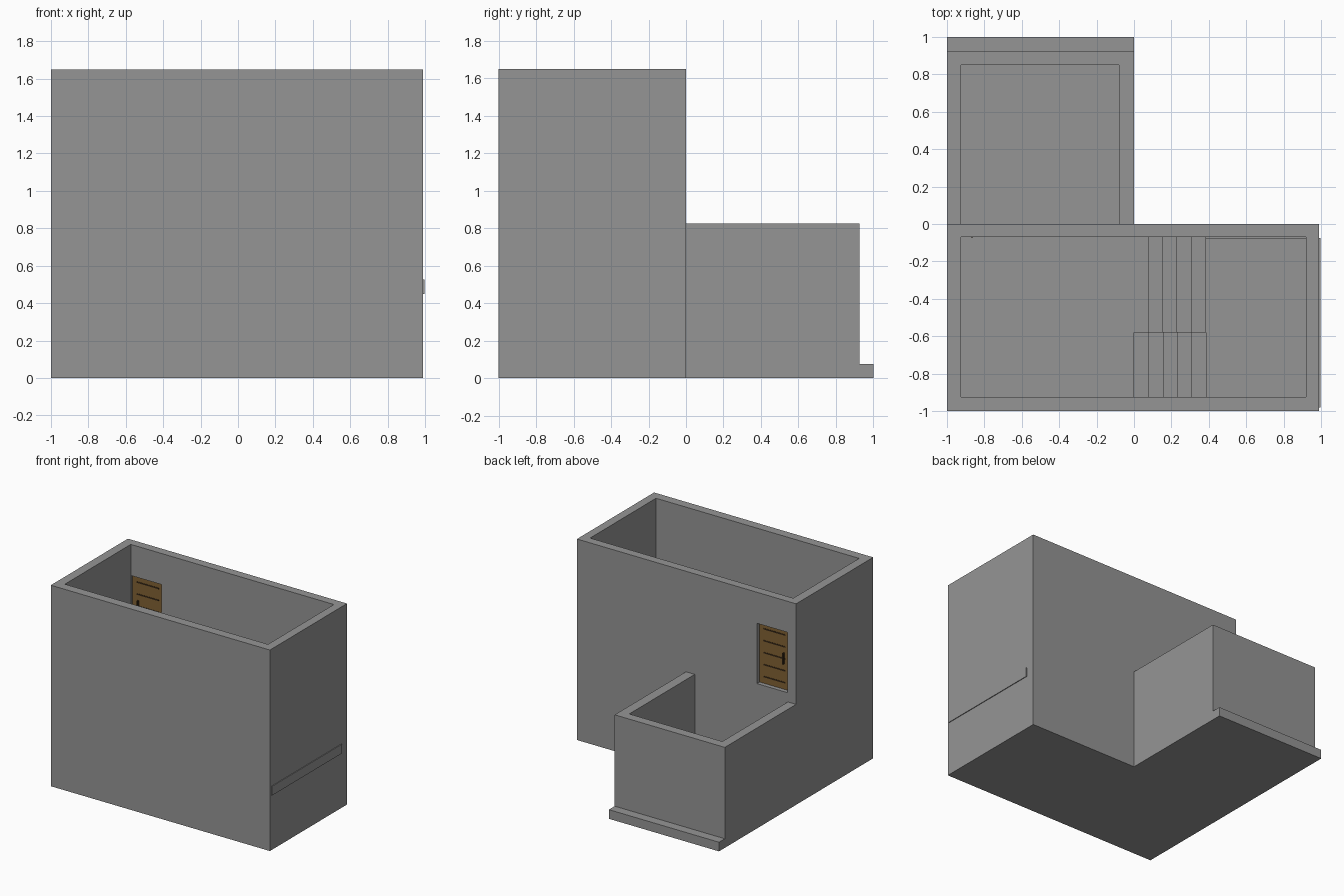
import bpy
import bmesh

cube = bpy.data.objects.get("Cube")
if cube:
    bpy.data.objects.remove(cube, do_unlink=True)


def material(name, rgb):
    m = bpy.data.materials.new(name)
    m.use_nodes = True
    m.diffuse_color = (*rgb, 1)
    m.node_tree.nodes["Principled BSDF"].inputs["Base Color"].default_value = (*rgb, 1)
    return m


GREY = material("concrete_grey", (0.30, 0.30, 0.30))
BROWN = material("door_brown", (0.22, 0.12, 0.033))
DARK = material("groove_dark_brown", (0.045, 0.025, 0.01))


def extrude_profile(name, points, y0, y1, mat):
    """Extrude an x-z outline along y."""
    bm = bmesh.new()
    face = bm.faces.new([bm.verts.new((x, y0, z)) for x, z in points])
    moved = bmesh.ops.extrude_face_region(bm, geom=[face])["geom"]
    verts = [v for v in moved if isinstance(v, bmesh.types.BMVert)]
    bmesh.ops.translate(bm, verts=verts, vec=(0, y1 - y0, 0))
    bmesh.ops.recalc_face_normals(bm, faces=bm.faces)
    mesh = bpy.data.meshes.new(name)
    bm.to_mesh(mesh)
    bm.free()
    mesh.materials.append(mat)
    obj = bpy.data.objects.new(name, mesh)
    bpy.context.collection.objects.link(obj)
    return obj


def box(name, x, y, z, mat=GREY):
    outline = [(x[0], z[0]), (x[1], z[0]), (x[1], z[1]), (x[0], z[1])]
    return extrude_profile(name, outline, y[0], y[1], mat)


def cut(target, x, y, z):
    """Subtract a box from the target, then discard the cutter."""
    cutter = box("cutter", x, y, z)
    mod = target.modifiers.new("cut", "BOOLEAN")
    mod.operation = "DIFFERENCE"
    mod.solver = "EXACT"
    mod.object = cutter
    bpy.context.view_layer.objects.active = target
    bpy.ops.object.modifier_apply(modifier=mod.name)
    bpy.data.objects.remove(cutter, do_unlink=True)


SLAB = 0.075
EAST = 0.99
FLOOR = 0.9
DOOR_X = (-0.92, -0.645)
DOOR_Z = (FLOOR, 1.395)

# Two-storey main block, open at the top, with a doorway in the back wall
tower = box("main_walls", (-1, EAST), (-1, 0), (0, 1.65))
cut(tower, (-0.925, 0.92), (-0.925, -0.07), (SLAB, 2))
cut(tower, DOOR_X, (-0.2, 0.1), DOOR_Z)

# Low rear wing with its projecting ground slab
wing = box("wing_walls", (-1, 0), (0, 0.925), (0, 0.825))
cut(wing, (-0.925, -0.08), (-0.1, 0.85), (SLAB, 2))
box("wing_step", (-1, 0), (0.925, 1), (0, SLAB))

# Upper floor and the stair landing, whose edge pierces the side wall
box("upper_floor", (-0.925, 0), (-0.925, -0.07), (FLOOR - SLAB, FLOOR))
box("stair_landing", (0.385, 0.996), (-0.98, -0.075), (0.45, 0.525))


def flight(name, y, xs, z, rise, underside):
    """Stepped outline along the given tread edges, closed by an underside."""
    points = []
    for a, b in zip(xs, xs[1:]):
        z += rise
        points += [(a, z), (b, z)]
    extrude_profile(name, points + underside, y[0], y[1], GREY)


# Lower flight climbs to the landing, upper flight doubles back to the floor
RUN = 0.077
up = [RUN * i for i in range(6)]
flight("lower_stairs", (-0.925, -0.575), up, SLAB, SLAB,
       [(0.385, SLAB), (0, SLAB)])
flight("upper_stairs", (-0.58, -0.07), up[::-1], 0.525, SLAB,
       [(0, FLOOR - 2 * SLAB), (0.385, 0.45)])

# Recessed door with dark grooves and a pull handle on both faces
box("door_panel", DOOR_X, (-0.055, -0.035), DOOR_Z, BROWN)
for side, y in (("inner", -0.055), ("outer", -0.035)):
    span = (y - 0.003, y + 0.003)
    for i in range(5):
        z = DOOR_Z[0] + 0.05 + 0.098 * i
        box(f"door_groove_{side}_{i + 1}", (-0.88, -0.68), span, (z, z + 0.01), DARK)
    grip = (y - 0.018, y + 0.018)
    box(f"door_handle_{side}", (-0.872, -0.862), grip, (1.11, 1.2), DARK)
